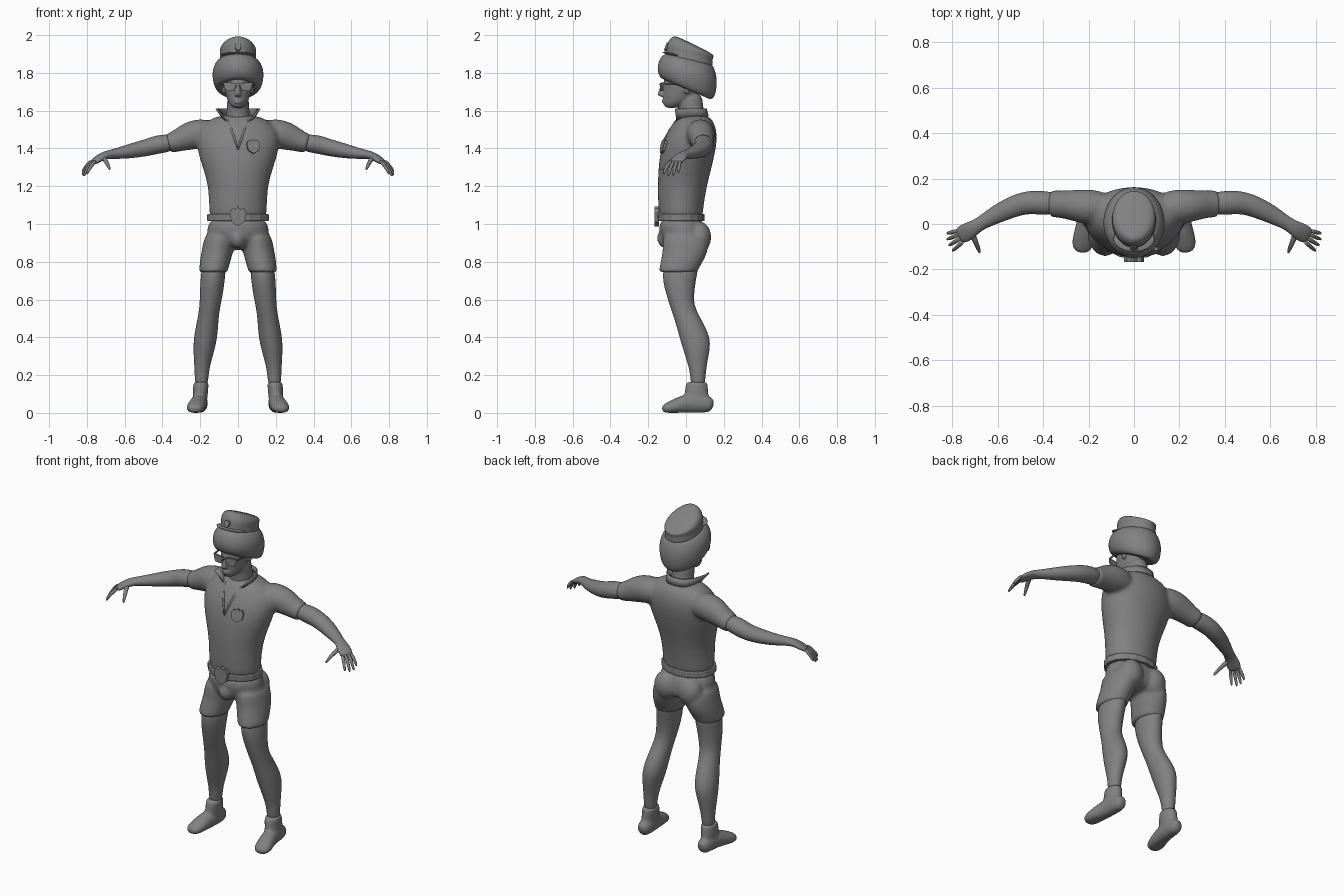
import bpy
import bmesh
from math import sin, cos, pi, radians
from mathutils import Vector, Matrix

default_cube = bpy.data.objects.get("Cube")
if default_cube:
    bpy.data.objects.remove(default_cube, do_unlink=True)

GREY = (0.22, 0.22, 0.22, 1)
grey = bpy.data.materials.new("plain_grey")
grey.use_nodes = True
grey.diffuse_color = GREY
shader = next(n for n in grey.node_tree.nodes if n.type == 'BSDF_PRINCIPLED')
shader.inputs["Base Color"].default_value = GREY
shader.inputs["Roughness"].default_value = 0.8
SIDES = (1, -1)


def skin(bm, rings):
    """Bridge a list of vertex loops and close both ends."""
    loops = [[bm.verts.new(p) for p in ring] for ring in rings]
    count = len(loops[0])
    for low, high in zip(loops, loops[1:]):
        for i in range(count):
            j = (i + 1) % count
            bm.faces.new((low[i], low[j], high[j], high[i]))
    bm.faces.new(loops[0])
    bm.faces.new(loops[-1])


def column(bm, rows, side=1, count=16):
    """Upright loft; row = z, x min, x max, y front, y back, optional tilt."""
    rings = []
    for z, x0, x1, y0, y1, *tilt in rows:
        ring = []
        for i in range(count):
            a = 2 * pi * i / count
            x = (x0 + x1) / 2 + (x1 - x0) / 2 * cos(a)
            y = (y0 + y1) / 2 + (y1 - y0) / 2 * sin(a)
            ring.append((side * x, y, z + (tilt[0] * y if tilt else 0)))
        rings.append(ring)
    skin(bm, rings)


def centred(bm, rows):
    """Upright loft symmetric in x; row = z, half width, front, back, tilt."""
    column(bm, [(z, -w, w, *rest) for z, w, *rest in rows])


def tube(bm, points, side=1, count=12, floor=None):
    """Loft along a path; point = x, y, z, half width, half height."""
    centres = [Vector(p[:3]) for p in points]
    rings = []
    for k, (*_, w, h) in enumerate(points):
        along = centres[min(k + 1, len(points) - 1)] - centres[max(k - 1, 0)]
        across = along.cross(Vector((0, 0, 1))).normalized()
        up = across.cross(along).normalized()
        ring = []
        for i in range(count):
            a = 2 * pi * i / count
            p = centres[k] + across * w * cos(a) + up * h * sin(a)
            z = p.z if floor is None else max(p.z, floor)
            ring.append((side * p.x, p.y, z))
        rings.append(ring)
    skin(bm, rings)


def ball(bm, place, size, pitch=0):
    matrix = (Matrix.Translation(place) @ Matrix.Rotation(radians(pitch), 4, 'X')
              @ Matrix.Diagonal((*size, 1)))
    bmesh.ops.create_uvsphere(bm, u_segments=16, v_segments=10, radius=1, matrix=matrix)


def plate(bm, outline, place, thick, pitch=0, yaw=0):
    """Flat shape in the xz plane, extruded in y, then turned and placed."""
    turn = (Matrix.Translation(place) @ Matrix.Rotation(radians(yaw), 4, 'Z')
            @ Matrix.Rotation(radians(pitch), 4, 'X'))
    skin(bm, [[turn @ Vector((x, y, z)) for x, z in outline] for y in (-thick / 2, thick / 2)])


def finish(bm, name, subdivide=0, fuse=0, smooth=True, thicken=0):
    bmesh.ops.recalc_face_normals(bm, faces=bm.faces)
    mesh = bpy.data.meshes.new(name)
    bm.to_mesh(mesh)
    bm.free()
    mesh.materials.append(grey)
    for face in mesh.polygons:
        face.use_smooth = smooth
    obj = bpy.data.objects.new(name, mesh)
    bpy.context.collection.objects.link(obj)
    if thicken:
        obj.modifiers.new("thickness", 'SOLIDIFY').thickness = thicken
    if subdivide:
        sub = obj.modifiers.new("rounding", 'SUBSURF')
        sub.levels = sub.render_levels = subdivide
    if fuse:
        remesh = obj.modifiers.new("fuse", 'REMESH')
        remesh.mode = 'VOXEL'
        remesh.voxel_size = fuse
        remesh.use_smooth_shade = True
        relax = obj.modifiers.new("relax", 'SMOOTH')
        relax.factor = 0.5
        relax.iterations = 5
    return obj


# Shirt with short sleeves
bm = bmesh.new()
centred(bm, [(.99, .15, -.135, .09), (1.06, .157, -.15, .09), (1.2, .158, -.153, .112),
             (1.3, .192, -.15, .14), (1.4, .225, -.137, .163), (1.48, .228, -.108, .17),
             (1.545, .18, -.065, .15), (1.58, .09, -.035, .115)])
for s in SIDES:
    tube(bm, [(.1, .07, 1.475, .07, .07), (.2, .075, 1.482, .085, .085), (.27, .083, 1.463, .07, .078),
              (.32, .087, 1.44, .063, .06), (.365, .09, 1.427, .062, .055), (.37, .09, 1.426, .06, .053)], s)
finish(bm, "shirt", subdivide=1, fuse=.011)

# Shorts
bm = bmesh.new()
centred(bm, [(1.04, .153, -.135, .085), (.98, .166, -.15, .11), (.92, .172, -.135, .12), (.86, .13, -.1, .1)])
ball(bm, (0, -.105, .925), (.045, .05, .055))
for s in SIDES:
    ball(bm, (s * .08, .07, .93), (.075, .066, .085))
    column(bm, [(.96, .02, .174, -.13, .11), (.9, .018, .186, -.125, .125), (.84, .026, .198, -.128, .115),
                (.79, .042, .205, -.14, .085), (.75, .052, .208, -.146, .064), (.742, .055, .205, -.143, .06)], s)
finish(bm, "shorts", subdivide=1, fuse=.01)

# Bare legs with knees and calves
bm = bmesh.new()
for s in SIDES:
    column(bm, [(.82, .06, .185, -.11, .08), (.72, .066, .2, -.132, .056), (.62, .08, .203, -.103, .042),
                (.56, .094, .205, -.085, .046), (.49, .103, .217, -.06, .085), (.39, .108, .238, -.033, .137),
                (.3, .133, .236, -.005, .12), (.22, .155, .23, .022, .105), (.12, .16, .228, .025, .1)], s)
finish(bm, "legs", subdivide=2)

# Boots
bm = bmesh.new()
for s in SIDES:
    column(bm, [(.165, .155, .237, 0, .114), (.155, .153, .238, -.002, .116),
                (.1, .16, .24, -.01, .12), (.04, .162, .242, -.02, .13)], s)
    tube(bm, [(.2, .146, .035, .025, .03), (.2, .12, .045, .042, .048), (.202, .05, .055, .045, .06),
              (.212, -.02, .045, .047, .05), (.225, -.075, .03, .053, .037), (.23, -.11, .022, .045, .027),
              (.232, -.128, .018, .022, .015)], s, floor=0)
finish(bm, "boots", subdivide=1, fuse=.008)

# Bare arms and palms
bm = bmesh.new()
for s in SIDES:
    tube(bm, [(.32, .088, 1.435, .05, .045), (.42, .095, 1.423, .056, .052), (.48, .095, 1.405, .052, .047),
              (.55, .07, 1.39, .048, .042), (.62, .035, 1.376, .04, .033), (.68, 0, 1.368, .029, .024),
              (.71, -.02, 1.362, .036, .022), (.745, -.04, 1.342, .043, .018), (.775, -.058, 1.32, .036, .013)], s)
finish(bm, "arms", subdivide=2)

# Fingers and thumbs
bm = bmesh.new()
DIGITS = [((.75, -.075), (.8, -.118), 1.262), ((.758, -.06), (.815, -.094), 1.252),
          ((.767, -.045), (.823, -.068), 1.255), ((.775, -.03), (.824, -.042), 1.27)]
for s in SIDES:
    for (x0, y0), (x1, y1), tip in DIGITS:
        tube(bm, [(x0, y0, 1.337, .011, .012), (x0 * .4 + x1 * .6, y0 * .4 + y1 * .6, 1.305, .01, .01),
                  (x1 - .005, y1 + .003, tip + .015, .008, .009), (x1, y1, tip, .004, .005)], s, count=8)
    tube(bm, [(.715, -.035, 1.355, .016, .014), (.7, -.075, 1.335, .013, .013),
              (.685, -.11, 1.305, .01, .01), (.678, -.13, 1.285, .005, .006)], s, count=8)
finish(bm, "fingers", subdivide=1)

# Head, neck, nose, lips and ears
bm = bmesh.new()
centred(bm, [(1.612, .025, -.11, -.05), (1.635, .047, -.122, 0), (1.66, .06, -.121, .04),
             (1.7, .07, -.123, .07), (1.74, .077, -.12, .09), (1.8, .08, -.12, .1), (1.87, .05, -.08, .07)])
centred(bm, [(1.53, .075, -.045, .12), (1.58, .062, -.032, .1), (1.63, .06, -.045, .09), (1.7, .058, -.05, .09)])
centred(bm, [(1.672, .016, -.138, -.1), (1.684, .018, -.155, -.1), (1.7, .013, -.148, -.1), (1.75, .01, -.128, -.1)])
for z in (1.645, 1.655):
    ball(bm, (0, -.115, z), (.024, .014, .006))
for s in SIDES:
    ball(bm, (s * .076, .005, 1.715), (.01, .018, .03))
finish(bm, "head", subdivide=1, fuse=.006)

# Full rounded hair, lower at the nape
bm = bmesh.new()
centred(bm, [(1.725, .07, -.1, .1, -.4), (1.708, .105, -.13, .128, -.45), (1.735, .132, -.15, .162, -.38),
             (1.8, .142, -.157, .17, -.2), (1.85, .127, -.142, .155, -.2), (1.883, .095, -.115, .135, -.2),
             (1.9, .03, -.03, .05, -.2)])
finish(bm, "hair", subdivide=2)

# Peaked cap sloping to the back
bm = bmesh.new()
centred(bm, [(1.86, .1, -.108, .142, -.2), (1.872, .1, -.11, .145, -.2), (1.905, .096, -.104, .143, -.22),
             (1.93, .1, -.103, .15, -.28), (1.958, .088, -.08, .146, -.42), (1.972, .05, -.055, .1, -.5)])
finish(bm, "cap_crown", subdivide=2)
bm = bmesh.new()
ball(bm, (0, -.065, 1.897), (.092, .06, .009), pitch=-12)
finish(bm, "cap_visor")
SHIELD = [(0, -1.1), (.8, -.6), (1, .4), (.7, .9), (.3, .8), (0, 1.1), (-.3, .8), (-.7, .9), (-1, .4), (-.8, -.6)]


def shield(name, width, height, place, thick, pitch=0, yaw=0):
    bm = bmesh.new()
    plate(bm, [(x * width, z * height) for x, z in SHIELD], place, thick, pitch, yaw)
    finish(bm, name, smooth=False)


shield("cap_emblem", .017, .02, (0, -.1, 1.937), .02, pitch=-20)
shield("chest_badge", .036, .036, (.08, -.118, 1.41), .02, pitch=-13, yaw=14)
shield("belt_buckle", .044, .048, (0, -.155, 1.04), .024)

# Belt
bm = bmesh.new()
centred(bm, [(1.015, .16, -.15, .096), (1.02, .163, -.153, .099), (1.048, .163, -.155, .099), (1.053, .16, -.152, .096)])
finish(bm, "belt", smooth=False)

# Glasses
bm = bmesh.new()
for s in SIDES:
    lens = [(-.03, .02), (.034, .022), (.034, .0), (.022, -.024), (-.014, -.024), (-.028, -.004)]
    plate(bm, [(s * x, z) for x, z in lens], (s * .04, -.128, 1.727), .008, yaw=s * 10)
    tube(bm, [(.075, -.12, 1.743, .004, .006), (.084, -.06, 1.74, .004, .005), (.082, .01, 1.732, .004, .005)], s, count=6)
plate(bm, [(-.014, .005), (.014, .005), (.014, -.004), (-.014, -.004)], (0, -.134, 1.738), .01)
finish(bm, "glasses", smooth=False)

# Open collar, flaring into two wings at the front
bm = bmesh.new()
edges = []
STEPS = 16
for i in range(STEPS + 1):
    t = 2 * i / STEPS - 1
    a, flare = t * radians(140), t * t
    low = (.085 * sin(a), .04 + (.08 + .035 * flare) * cos(a), 1.57 - .04 * flare)
    high = ((.082 + .1 * flare ** 2) * sin(a), .04 + (.07 + .06 * flare) * cos(a), 1.612 - .005 * flare)
    edges.append((bm.verts.new(low), bm.verts.new(high)))
for (a, b), (c, d) in zip(edges, edges[1:]):
    bm.faces.new((a, c, d, b))
finish(bm, "collar", thicken=.008)

# Neckline seams
bm = bmesh.new()
for s in SIDES:
    tube(bm, [(.055, -.045, 1.55, .006, .006), (.035, -.084, 1.5, .006, .006),
              (.018, -.112, 1.45, .006, .006), (0, -.133, 1.395, .004, .004)], s, count=6)
finish(bm, "neckline_seams")
